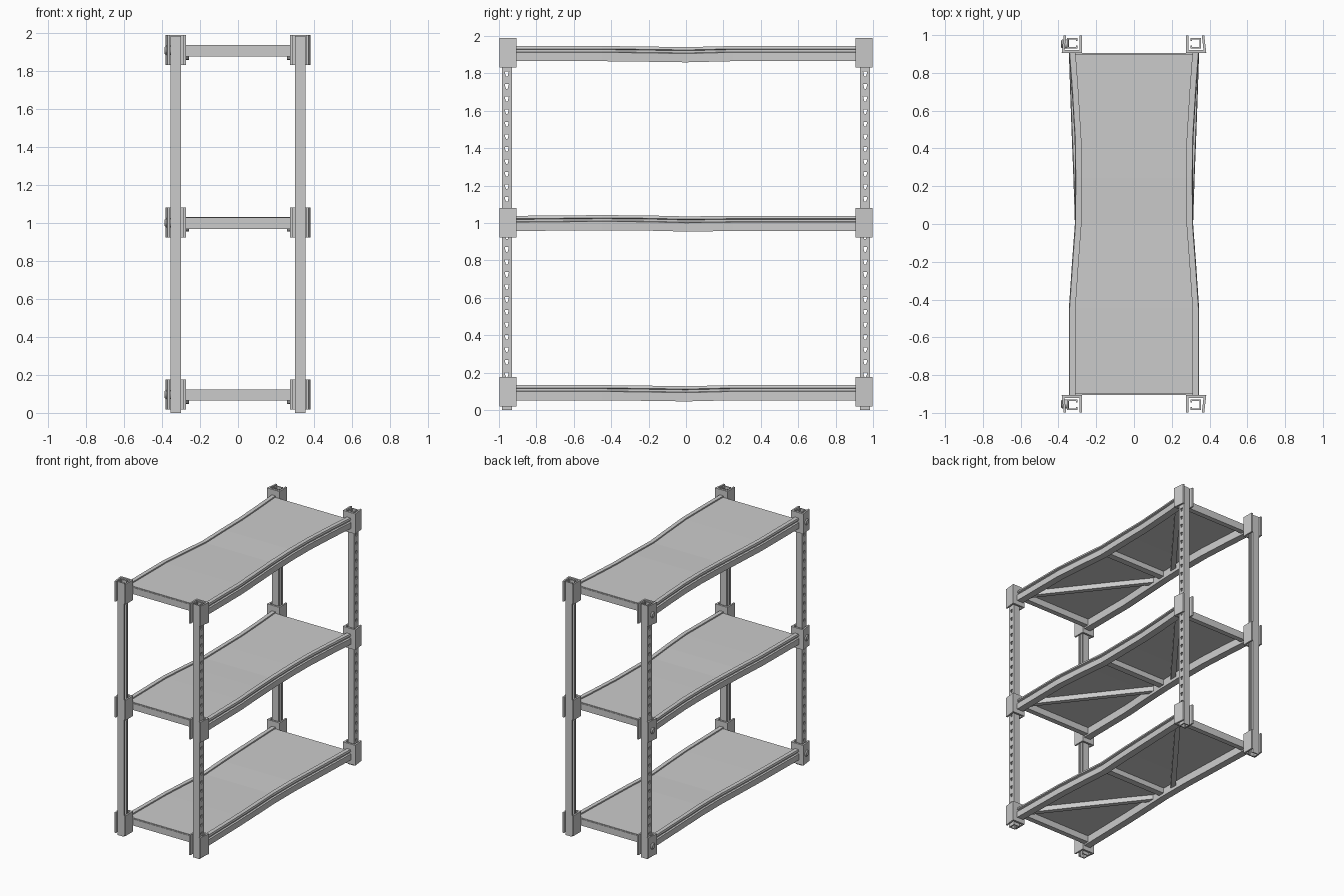
import bpy, bmesh

if "Cube" in bpy.data.objects:
    bpy.data.objects.remove(bpy.data.objects["Cube"])

def finish(name, bm, mirror=(False, False)):
    bmesh.ops.recalc_face_normals(bm, faces=bm.faces)
    me = bpy.data.meshes.new(name)
    bm.to_mesh(me)
    bm.free()
    ob = bpy.data.objects.new(name, me)
    bpy.context.collection.objects.link(ob)
    if any(mirror):
        m = ob.modifiers.new("mirror", 'MIRROR')
        m.use_axis = (mirror[0], mirror[1], False)
        m.use_mirror_merge = False
    return ob

def loft(bm, rings):
    """Closed solid through equal rings of points."""
    vs = [[bm.verts.new(p) for p in r] for r in rings]
    n = len(vs[0])
    for a, b in zip(vs, vs[1:]):
        for i in range(n):
            j = (i + 1) % n
            bm.faces.new((a[i], a[j], b[j], b[i]))
    bm.faces.new(vs[0])
    bm.faces.new(vs[-1])

def prism(bm, pts, z0, z1):
    loft(bm, [[(x, y, z) for x, y in pts] for z in (z0, z1)])

def rect(x0, x1, y0, y1):
    return [(x0, y0), (x1, y0), (x1, y1), (x0, y1)]

# Posts: lipped channels open to the inside, punched on the outer web
bm = bmesh.new()
t = 0.008
x0, x1, y0, y1 = 0.30, 0.355, 0.93, 0.985
prism(bm, [(x0, y0), (x1, y0), (x1, y1), (x0, y1), (x0, y1 - 0.016),
           (x0 + t, y1 - 0.016), (x0 + t, y1 - t), (x1 - t, y1 - t),
           (x1 - t, y0 + t), (x0 + t, y0 + t), (x0 + t, y0 + 0.016),
           (x0, y0 + 0.016)], 0, 1.985)
post = finish("posts", bm)
bm = bmesh.new()
yc = (y0 + y1) / 2
for k in range(29):
    z = 0.055 + k * 0.067
    hole = [(-0.01, 0.012), (0.01, 0.012), (0.011, 0.004), (0.004, -0.013), (-0.004, -0.013)]
    loft(bm, [[(x, yc + a, z + b) for a, b in hole] for x in (0.335, 0.37)])
cutter = finish("hole_cutter", bm)
cutter.hide_render = True
cut = post.modifiers.new("holes", 'BOOLEAN')
cut.operation = 'DIFFERENCE'
cut.solver = 'EXACT'
cut.object = cutter
bpy.context.view_layer.objects.active = post
bpy.ops.object.modifier_apply(modifier="holes")
bpy.data.objects.remove(cutter)
m = post.modifiers.new("mirror", 'MIRROR')
m.use_axis = (True, True, False)
m.use_mirror_merge = False

# Bent shelf shapes: stations along y, inward bow, vertical sag
ys = [-0.915, -0.45, -0.2, 0, 0.25, 0.45, 0.7, 0.915]
bow_a = [0, 0, 0.017, 0.032, 0.033, 0.031, 0.016, 0]
bow_b = [0, 0.008, 0.02, 0.032, 0.024, 0.016, 0.007, 0]
sag_a = [0, 0, -0.003, -0.006, 0, 0, 0, 0]
sag_b = [0, 0.004, 0.002, -0.003, 0, 0, 0, 0]
beam = [(0.29, 0), (0.345, 0), (0.345, 0.047), (0.332, 0.05), (0.332, 0.062),
        (0.345, 0.066), (0.341, 0.081), (0.31, 0.081), (0.31, 0.06), (0.29, 0.06)]

shelves = [("bottom", 0.052, bow_b, sag_a), ("middle", 0.957, bow_a, sag_b),
           ("top", 1.865, bow_a, sag_a)]
for name, b, bow, sag in shelves:
    stations = list(zip(ys, bow, sag))
    # Side beams
    bm = bmesh.new()
    loft(bm, [[(x - o, y, b + z + s) for x, z in beam] for y, o, s in stations])
    finish(name + "_side_beams", bm, (True, False))
    # Shelf board
    bm = bmesh.new()
    loft(bm, [[(x * (0.312 - o), y * 0.985, b + z + s) for x, z in
               ((-1, 0.062), (1, 0.062), (1, 0.071), (-1, 0.071))]
              for y, o, s in stations])
    finish(name + "_board", bm)
    # End bars
    bm = bmesh.new()
    prism(bm, rect(-0.30, 0.30, 0.865, 0.905), b + 0.012, b + 0.063)
    finish(name + "_end_bars", bm, (False, True))
    # Centre bar and diagonal braces
    bm = bmesh.new()
    prism(bm, rect(-0.27, 0.27, -0.025, 0.025), b + 0.015, b + 0.058)
    finish(name + "_centre_bar", bm)
    bm = bmesh.new()
    prism(bm, [(0.29, 0.87), (0.29, 0.81), (-0.27, 0.09), (-0.27, 0.15)], b + 0.022, b + 0.06)
    finish(name + "_diagonal_braces", bm, (False, True))
    # Corner brackets: channels open to the ends
    zc = b + 0.044
    bm = bmesh.new()
    prism(bm, [(0.275, 0.905), (0.383, 0.905), (0.372, 0.998), (0.359, 0.998),
               (0.368, 0.92), (0.288, 0.92), (0.288, 0.998), (0.275, 0.998)],
          zc - 0.078, zc + 0.08)
    finish(name + "_brackets", bm, (True, True))
    # Bolts on the left side
    bm = bmesh.new()
    from math import cos, sin, tau
    loft(bm, [[(x, 0.953 + r * cos(i * tau / 16), zc + r * sin(i * tau / 16))
               for i in range(16)]
              for x, r in ((-0.345, 0.024), (-0.38, 0.024), (-0.387, 0.017))])
    finish(name + "_bolts", bm, (False, True))
